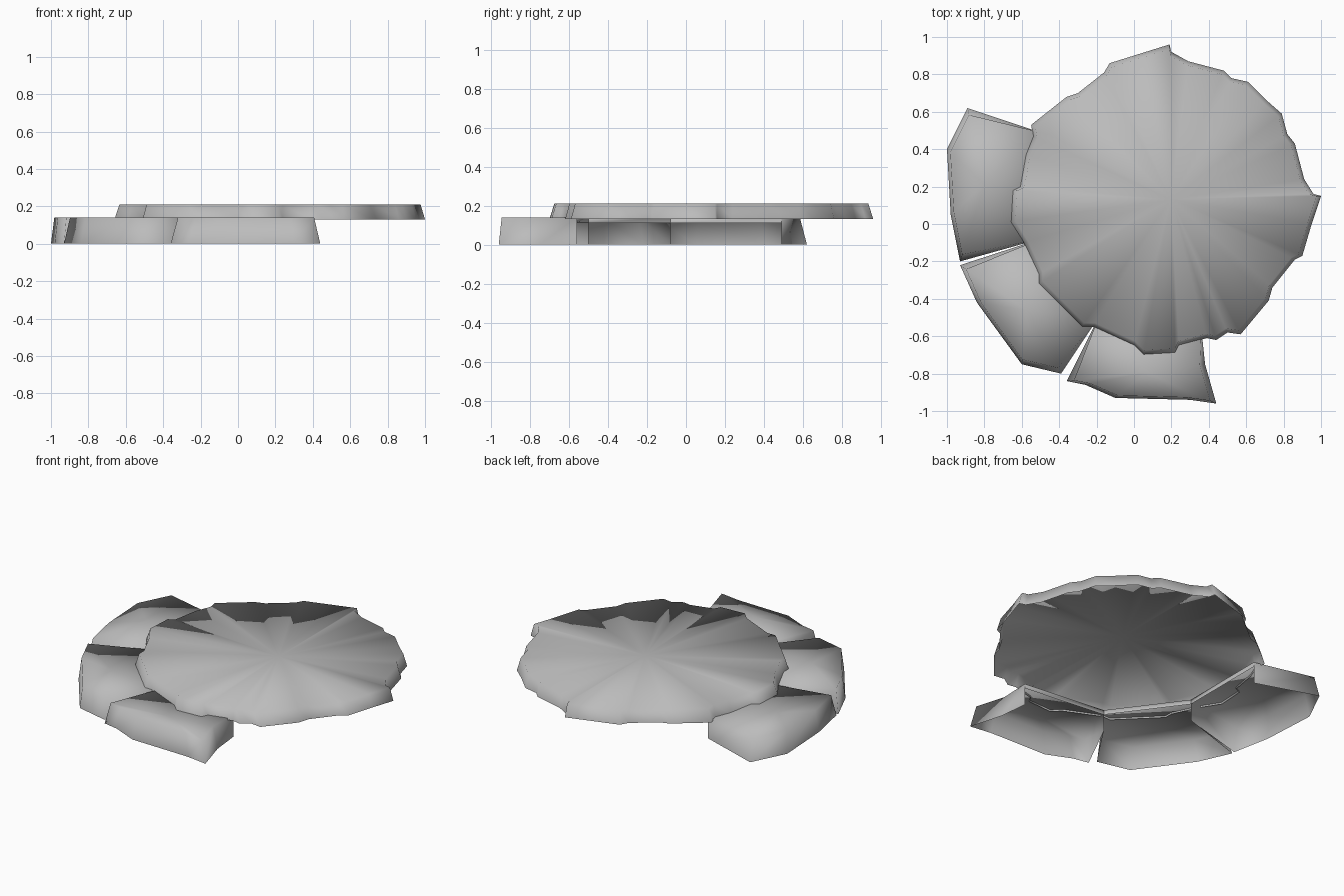
import bpy
import bmesh
from mathutils import Vector

if "Cube" in bpy.data.objects:
    bpy.data.objects.remove(bpy.data.objects["Cube"])

stone = bpy.data.materials.new("stone grey")
stone.use_nodes = True
stone.diffuse_color = (0.5, 0.5, 0.5, 1)
stone.node_tree.nodes["Principled BSDF"].inputs["Base Color"].default_value = stone.diffuse_color


def make_slab(name, outline, low, high, taper, closed):
    """Bottomless slab with sloping walls; an open outline gets a short lip on its hidden side."""
    bm = bmesh.new()
    points = [Vector(p) for p in outline]
    centre = sum(points, Vector((0, 0))) / len(points)
    last = len(points) - 1
    base, rim = [], []
    for i, p in enumerate(points):
        tucked = not closed and i in (0, last)
        q = p if tucked else centre.lerp(p, taper)
        base.append(bm.verts.new((*p, low)))
        rim.append(bm.verts.new((*q, high)))
    hub = bm.verts.new((*centre, high))
    for i in range(len(points)):
        j = (i + 1) % len(points)
        bm.faces.new((rim[i], rim[j], hub))
        if closed or i != last:
            bm.faces.new((base[i], base[j], rim[j], rim[i]))
    if not closed:
        drop = Vector((0, 0, -0.03))
        a, b = (bm.verts.new(v.co + drop) for v in (rim[last], rim[0]))
        bm.faces.new((a, b, rim[0], rim[last]))
    bmesh.ops.recalc_face_normals(bm, faces=bm.faces)
    if hub.link_faces[0].normal.z < 0:
        bmesh.ops.reverse_faces(bm, faces=bm.faces)
    for f in bm.faces:
        f.smooth = True
    mesh = bpy.data.meshes.new(name)
    bm.to_mesh(mesh)
    bm.free()
    mesh.materials.append(stone)
    obj = bpy.data.objects.new(name, mesh)
    bpy.context.collection.objects.link(obj)
    return obj


# Large round top slab with a chipped edge
chipped_edge = [
    (.19, .96), (.2, .92), (.29, .87), (.48, .82), (.52, .78), (.61, .76),
    (.71, .66), (.79, .59), (.82, .48), (.86, .43), (.91, .24), (.96, .16),
    (1, .15), (.95, 0), (.9, -.17), (.86, -.19), (.74, -.34), (.72, -.41),
    (.57, -.59), (.5, -.58), (.44, -.62), (.39, -.61), (.24, -.65), (.22, -.69),
    (.05, -.7), (0, -.65), (-.22, -.55), (-.28, -.55), (-.51, -.32), (-.51, -.27),
    (-.59, -.1), (-.66, .01), (-.65, .18), (-.61, .2), (-.58, .37), (-.54, .47),
    (-.55, .53), (-.36, .68), (-.3, .7), (-.16, .81), (-.13, .86), (.03, .91)]
make_slab("round_slab", chipped_edge, 0.13, 0.21, 0.97, True)

# Lower step stones, each running from one tucked end round to the other
steps = {
    "right_step": [(-.5, .49), (-.89, .62), (-1, .4), (-.98, .05), (-.93, -.2), (-.5, -.08)],
    "corner_step": [(-.5, -.08), (-.93, -.22), (-.84, -.42), (-.6, -.75), (-.39, -.8), (-.19, -.5)],
    "front_step": [(-.19, -.5), (-.36, -.84), (-.26, -.86), (-.1, -.93), (.3, -.94),
                   (.44, -.96), (.38, -.75), (.36, -.56)],
}
for name, outline in steps.items():
    make_slab(name, outline, 0, 0.14, 0.91, False)
